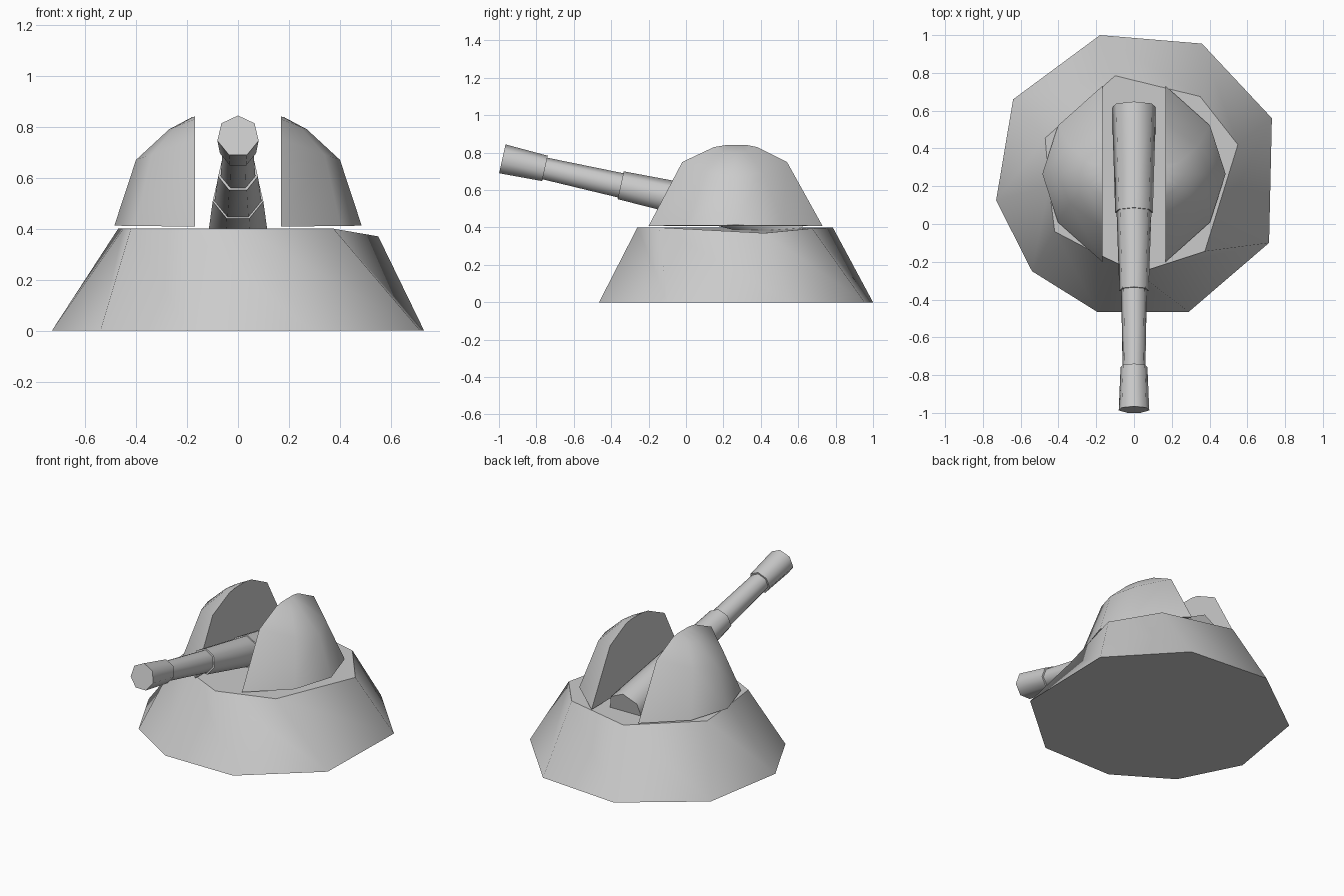
import bpy, bmesh, math
from mathutils import Vector

if "Cube" in bpy.data.objects:
    bpy.data.objects.remove(bpy.data.objects["Cube"])


def loft(name, rings, angle):
    """Closed skin through rings of equal point count, capped at both ends."""
    bm = bmesh.new()
    loops = [[bm.verts.new(p) for p in ring] for ring in rings]
    n = len(loops[0])
    for a, b in zip(loops, loops[1:]):
        for i in range(n):
            j = (i + 1) % n
            bm.faces.new((a[i], a[j], b[j], b[i]))
    bm.faces.new(loops[0])
    bm.faces.new(loops[-1])
    bmesh.ops.remove_doubles(bm, verts=bm.verts, dist=1e-4)
    bmesh.ops.recalc_face_normals(bm, faces=bm.faces)
    me = bpy.data.meshes.new(name)
    bm.to_mesh(me)
    bm.free()
    ob = bpy.data.objects.new(name, me)
    bpy.context.collection.objects.link(ob)
    bpy.ops.object.select_all(action='DESELECT')
    ob.select_set(True)
    bpy.context.view_layer.objects.active = ob
    bpy.ops.object.shade_smooth_by_angle(angle=math.radians(angle))
    return ob


# Irregular nine-sided sloping base
bottom = [(-.18, 1), (.36, .955), (.73, .56), (.715, -.1), (.29, -.465),
          (-.195, -.465), (-.54, -.25), (-.73, .125), (-.64, .66)]
top = [(-.1, .785, .4), (.35, .675, .395), (.55, .42, .37), (.375, -.145, .4), (.02, -.26, .4),
       (-.2, -.155, .4), (-.42, -.04, .4), (-.45, .2, .4), (-.47, .455, .4)]
loft("base", [[(x, y, 0) for x, y in bottom], top], 45)

# Two dome halves with a gap between them
# Levels: front y, back y and height on the cut face; outer x and height at the side
levels = [(-.2, .73, .408, .485, .412), (-.02, .54, .75, .40, .67), (.15, .38, .83, .27, .79)]
arc = [(-1, 0), (-.55, .74), (0, 1), (.55, .74), (1, 0)]
for side, label in ((-1, "left"), (1, "right")):
    rings = []
    for y0, y1, zi, xo, zo in levels:
        mid, half = (y0 + y1) / 2, (y1 - y0) / 2
        rings.append([(side * (.168 + (xo - .168) * w), mid + u * half, zi + (zo - zi) * w)
                      for u, w in arc])
    # narrow crest closing the dome on the cut face
    rings.append([(side * .17, .27 + u * .06, .84 - .002 * w) for u, w in arc])
    crest = rings[-1]
    rings[-1] = [(side * (.168 + .012 * w), p[1], p[2]) for p, (u, w) in zip(crest, arc)]
    loft(label + "_dome_half", rings, 50)

# Seven-sided barrel: stepped tapered sections along a tilted axis
tip = Vector((0, -.983, .763))
axis = Vector((0, 1, -.223))
up = Vector((0, .223, 1)).normalized()
sections = [("muzzle", -.983, .083, -.755, .073), ("front_barrel", -.765, .062, -.335, .070),
            ("middle_barrel", -.35, .080, .08, .095), ("rear_barrel", .065, .102, .622, .120)]
for name, ya, ra, yb, rb in sections:
    rings = []
    for y, r in ((ya, ra), (yb, rb)):
        c = tip + axis * (y - tip.y)
        rings.append([c + r * (Vector((1, 0, 0)) * math.sin(math.tau * k / 7)
                               + up * math.cos(math.tau * k / 7)) for k in range(7)])
    loft(name, rings, 55)
